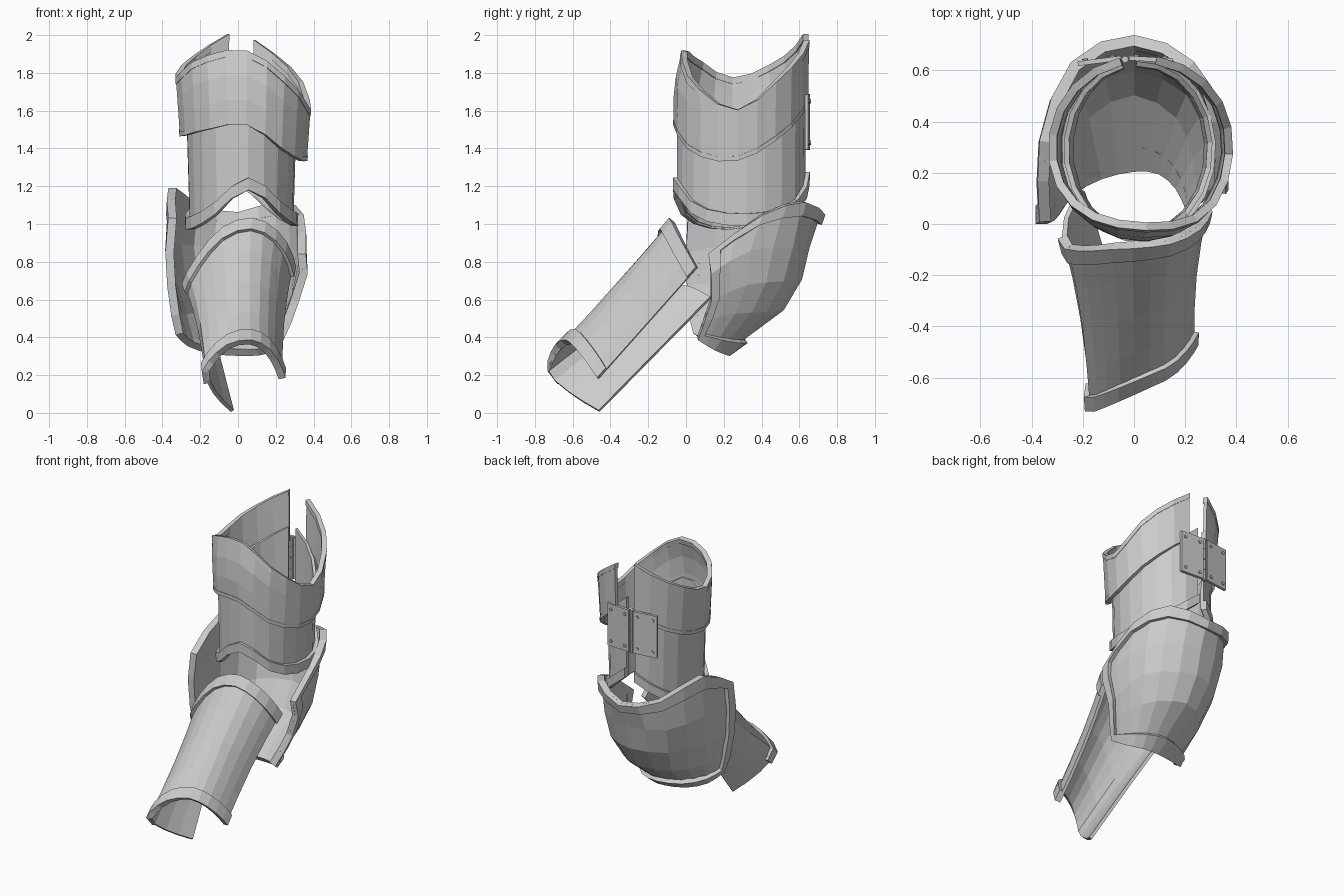
import bpy, math
from mathutils import Vector

if "Cube" in bpy.data.objects:
    bpy.data.objects.remove(bpy.data.objects["Cube"])


def spline(pts, t):
    # Catmull-Rom through evenly spaced points (numbers or vectors)
    n = len(pts) - 1
    t = min(max(t, 0), 1) * n
    i = min(int(t), n - 1)
    f = t - i
    b, c = pts[i], pts[i + 1]
    a = pts[i - 1] if i > 0 else b * 2 - c
    d = pts[i + 2] if i + 2 <= n else c * 2 - b
    return (b * 2 + (c - a) * f + (a * 2 - b * 5 + c * 4 - d) * f * f
            + (b * 3 - a - c * 3 + d) * f ** 3) * 0.5


def surface(rows):
    rows = [[Vector(p) for p in r] for r in rows]
    return lambda u, v: spline([spline(r, u) for r in rows], v)


def lifted(S, center, off):
    # Surface pushed outward, away from center
    e = 0.02

    def normal(u, v):
        u0, u1 = max(u - e, 0), min(u + e, 1)
        v0, v1 = max(v - e, 0), min(v + e, 1)
        return (S(u1, v) - S(u0, v)).cross(S(u, v1) - S(u, v0)).normalized()
    sign = 1 if normal(.5, .5).dot(S(.5, .5) - Vector(center)) > 0 else -1
    return lambda u, v: S(u, v) + normal(u, v) * sign * off


def make(name, verts, faces, thick):
    me = bpy.data.meshes.new(name)
    me.from_pydata([tuple(v) for v in verts], [], faces)
    ob = bpy.data.objects.new(name, me)
    bpy.context.collection.objects.link(ob)
    m = ob.modifiers.new("thickness", 'SOLIDIFY')
    m.thickness = thick
    m.offset = 0
    return ob


def panel(name, S, nu, nv, thick=0.02, v0=0, v1=1):
    verts = [S(i / nu, v0 + (v1 - v0) * j / nv) for j in range(nv + 1) for i in range(nu + 1)]
    w = nu + 1
    faces = [(j * w + i, j * w + i + 1, j * w + w + i + 1, j * w + w + i)
             for j in range(nv) for i in range(nu)]
    return make(name, verts, faces, thick)


def rim(name, S, nu, nv, du, dv, thick):
    # Continuous raised border around all four edges of a surface
    loop = ([(i / nu, 0) for i in range(nu)] + [(1, j / nv) for j in range(nv)]
            + [(1 - i / nu, 1) for i in range(nu)] + [(0, 1 - j / nv) for j in range(nv)])
    n = len(loop)
    verts = [S(u, v) for u, v in loop]
    verts += [S(min(max(u, du), 1 - du), min(max(v, dv), 1 - dv)) for u, v in loop]
    faces = [(i, (i + 1) % n, n + (i + 1) % n, n + i) for i in range(n)]
    return make(name, verts, faces, thick)


# Upper arm cuff: edge heights run back-right, right, front, left, back-left
CUFF_LOW = [1.22, 1.05, 1.0, 1.04, 1.19, 1.03, .98, 1.05, 1.2]
BAND_LOW = [1.66, 1.48, 1.34, 1.38, 1.53, 1.5, 1.47, 1.53, 1.66]
BAND_TOP = [1.97, 1.79, 1.6, 1.74, 1.91, 1.87, 1.77, 1.86, 2.0]
TUBE_GAP, BAND_GAP = (-.03, .22), (.15, .23)


def cuff(lo, hi, dlo, dhi, cx, rx, ry, flare, gap):
    def S(u, v):
        a = gap[0] + u * (2 * math.pi - sum(gap))
        z = (spline(lo, u) + dlo) * (1 - v) + (spline(hi, u) + dhi) * v
        k = flare * (z - 1.4)
        y = .292 + (ry + k * .2) * math.cos(a)
        y += .25 * max(0, z - 1.72) * max(0, -math.cos(a))  # front lip leans in
        return Vector((cx + (rx + k) * math.sin(a), y, z))
    return S


panel("upper_arm_tube", cuff(CUFF_LOW, BAND_LOW, 0, .1, .018, .278, .332, .03, TUBE_GAP), 20, 2)
panel("upper_arm_lower_trim",
      cuff(CUFF_LOW, CUFF_LOW, -.01, .055, .018, .295, .347, .03, TUBE_GAP), 20, 1, .035)
panel("upper_arm_band", cuff(BAND_LOW, BAND_TOP, 0, 0, .032, .327, .345, .07, BAND_GAP), 20, 3, .022)
panel("band_top_trim",
      cuff(BAND_TOP, BAND_TOP, -.03, .005, .032, .325, .343, .07, BAND_GAP), 20, 1, .032)
panel("band_lower_trim",
      cuff(BAND_LOW, BAND_LOW, -.005, .02, .032, .327, .345, .07, BAND_GAP), 20, 1, .028)

# Hinge closing the gap at the back
HX, HY, HZ = -.035, .643, 1.54
for s, side in ((-1, "left"), (1, "right")):
    yaw = .13 if s < 0 else -.06
    base = Vector((HX + s * .1, HY - .003 + s * .003, HZ))
    bpy.ops.mesh.primitive_cube_add(size=1, location=base, rotation=(0, 0, yaw))
    plate = bpy.context.object
    plate.name = "hinge_plate_" + side
    plate.scale = (.17, .018, .29)
    for dx in (-.055, .055):
        for dz in (-.11, .11):
            p = base + Vector((dx * math.cos(yaw) - .01 * math.sin(yaw),
                               dx * math.sin(yaw) + .01 * math.cos(yaw), dz))
            bpy.ops.mesh.primitive_cylinder_add(vertices=8, radius=.011, depth=.012, location=p,
                                                rotation=(math.pi / 2, 0, yaw))
            bpy.context.object.name = "hinge_rivet_" + side
for i in range(4):
    bpy.ops.mesh.primitive_cylinder_add(vertices=8, radius=.014, depth=.07,
                                        location=(HX, HY, HZ - .112 + i * .075))
    bpy.context.object.name = "hinge_knuckle"

# Elbow guard: rows from top to bottom, each from left front around the back
ELBOW = surface([
    [(-.335, .01, 1.03), (-.335, .32, 1.19), (-.22, .61, 1.1), (0, .705, 1.06),
     (.21, .61, 1.12), (.315, .40, 1.05), (.325, .12, .84)],
    [(-.35, 0, .85), (-.345, .3, .9), (-.24, .56, .88), (0, .645, .88),
     (.22, .56, .88), (.32, .34, .86), (.335, .13, .74)],
    [(-.34, .005, .67), (-.33, .26, .7), (-.22, .51, .7), (0, .605, .71),
     (.21, .51, .7), (.29, .32, .68), (.29, .13, .6)],
    [(-.32, .015, .52), (-.28, .22, .52), (-.18, .42, .53), (0, .51, .55),
     (.17, .42, .54), (.24, .26, .53), (.255, .095, .5)],
    [(-.30, .04, .42), (-.24, .12, .37), (-.13, .18, .34), (0, .21, .33),
     (.1, .2, .33), (.17, .14, .35), (.21, .06, .4)],
])
panel("elbow_guard", ELBOW, 12, 4, .02)
rim("elbow_guard_rim", lifted(ELBOW, (0, .1, .7), .012), 12, 4, .04, .075, .045)

# Forearm guard: open channel from right edge over the top to the left underside
FORE_CTRL = surface([
    [(.28, .06, .77), (.245, 0, .88), (.16, -.05, .98), (.05, -.07, 1.015), (-.08, -.08, .96),
     (-.19, -.09, .83), (-.265, -.07, .7), (-.26, .04, .66), (-.2, .13, .61)],
    [(.225, -.465, .18), (.19, -.52, .265), (.13, -.58, .34), (.05, -.62, .37), (-.05, -.67, .345),
     (-.125, -.71, .275), (-.165, -.72, .2), (-.115, -.6, .095), (-.03, -.46, .01)],
])


def forearm(u, v):
    # Slight waist halfway down
    p = FORE_CTRL(u, v)
    p.x *= 1 - .07 * math.sin(math.pi * v)
    return p


FORE_OUT = lifted(forearm, (0, -.2, .5), .014)
panel("forearm_guard", forearm, 14, 4, .02)
panel("forearm_elbow_trim", lambda u, v: FORE_OUT(u * .78, v), 11, 1, .03, 0, .09)
panel("forearm_wrist_trim", lambda u, v: FORE_OUT(u * .8, v), 11, 1, .03, .91, 1)
